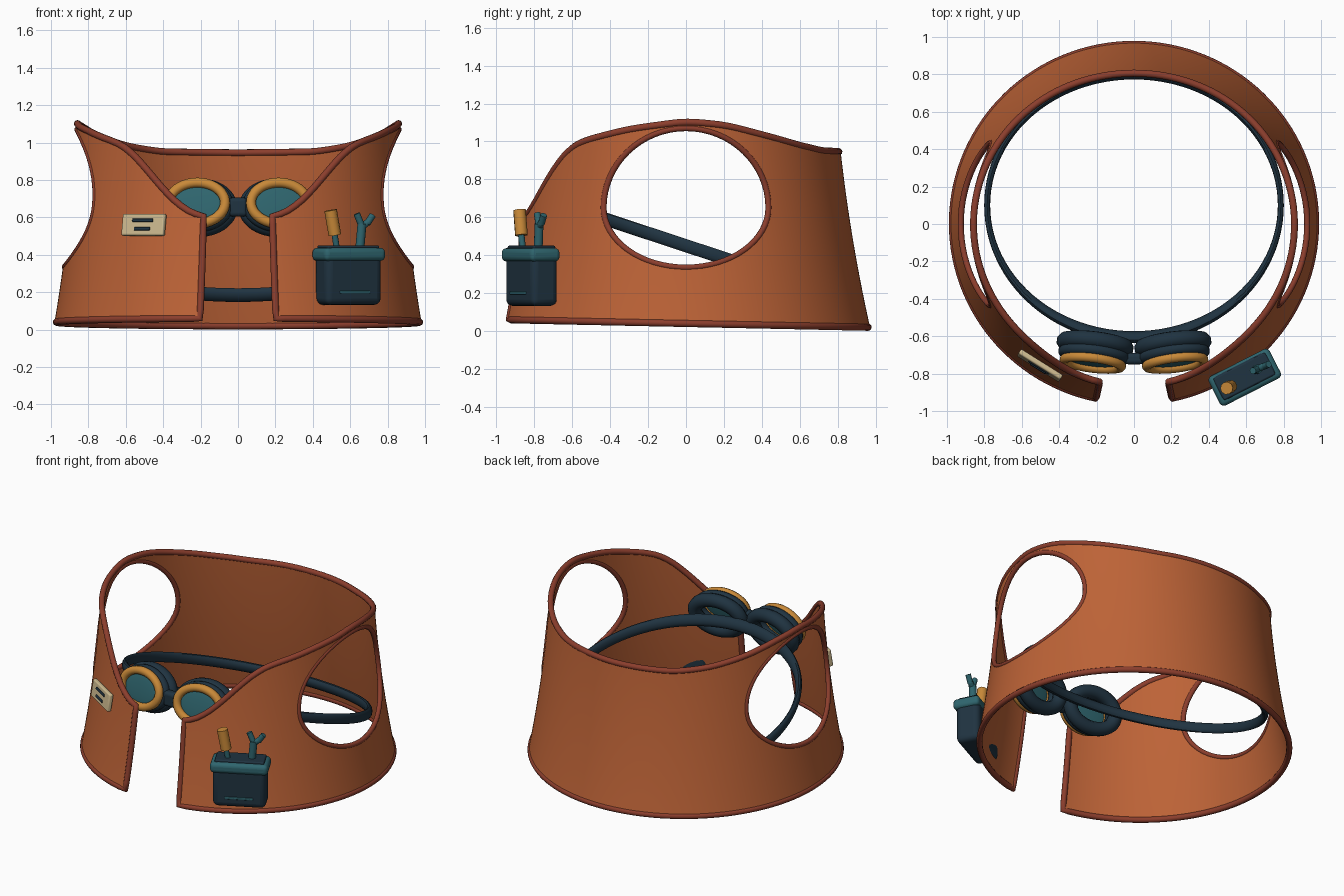
import bpy, bmesh
from math import sin, cos, pi, radians, degrees, acos, sqrt
from mathutils import Matrix, Vector, Euler

if "Cube" in bpy.data.objects:
    bpy.data.objects.remove(bpy.data.objects["Cube"])


def material(name, rgb):
    m = bpy.data.materials.new(name)
    m.use_nodes = True
    m.diffuse_color = (*rgb, 1)
    m.node_tree.nodes["Principled BSDF"].inputs["Base Color"].default_value = (*rgb, 1)
    return m


LEATHER = material("tan leather", (0.51, 0.125, 0.038))
PIPING = material("red brown piping", (0.26, 0.048, 0.026))
NAVY = material("dark navy", (0.014, 0.033, 0.052))
TEAL = material("teal", (0.028, 0.13, 0.155))
GOLD = material("amber", (0.58, 0.25, 0.04))
CREAM = material("cream", (0.62, 0.5, 0.28))


def finish(name, bm, mat, matrix=Matrix(), bevel=0):
    bmesh.ops.recalc_face_normals(bm, faces=bm.faces)
    mesh = bpy.data.meshes.new(name)
    bm.to_mesh(mesh)
    bm.free()
    mesh.materials.append(mat)
    ob = bpy.data.objects.new(name, mesh)
    bpy.context.collection.objects.link(ob)
    ob.matrix_world = matrix
    if bevel:
        mod = ob.modifiers.new("rounding", "BEVEL")
        mod.width, mod.segments = bevel, 4
    smooth(ob)
    return ob


def smooth(ob):
    bpy.ops.object.select_all(action="DESELECT")
    ob.select_set(True)
    bpy.context.view_layer.objects.active = ob
    bpy.ops.object.shade_smooth_by_angle(angle=radians(40))


def grid(name, nu, nv, point, mat, wrap=False):
    """Surface from point(u, v); wrap joins both directions into a ring."""
    bm = bmesh.new()
    ku, kv = (nu, nv) if wrap else (nu + 1, nv + 1)
    vs = [[bm.verts.new(point(i / nu, j / nv)) for j in range(kv)] for i in range(ku)]
    for i in range(nu):
        for j in range(nv):
            a, b = (i + 1) % ku, (j + 1) % kv
            bm.faces.new((vs[i][j], vs[a][j], vs[a][b], vs[i][b]))
    return finish(name, bm, mat)


def tube(name, points, radius, mat, matrix=Matrix(), closed=True):
    cu = bpy.data.curves.new(name, "CURVE")
    cu.dimensions = "3D"
    cu.bevel_depth, cu.bevel_resolution, cu.use_fill_caps = radius, 3, True
    sp = cu.splines.new("POLY")
    sp.points.add(len(points) - 1)
    for p, co in zip(sp.points, points):
        p.co = (*co, 1)
    sp.use_cyclic_u, sp.use_smooth = closed, True
    cu.materials.append(mat)
    ob = bpy.data.objects.new(name, cu)
    bpy.context.collection.objects.link(ob)
    ob.matrix_world = matrix
    return ob


def box(name, size, centre, mat, frame=Matrix(), bevel=0.01):
    bm = bmesh.new()
    bmesh.ops.create_cube(bm, size=1)
    bmesh.ops.scale(bm, vec=size, verts=bm.verts)
    return finish(name, bm, mat, frame @ Matrix.Translation(centre), bevel)


def ball(name, size, centre, mat, frame=Matrix()):
    bm = bmesh.new()
    bmesh.ops.create_uvsphere(bm, u_segments=32, v_segments=16, radius=1)
    bmesh.ops.scale(bm, vec=size, verts=bm.verts)
    return finish(name, bm, mat, frame @ Matrix.Translation(centre))


def frame(x, y, z, pitch=0, yaw=0):
    return Matrix.Translation((x, y, z)) @ Euler((radians(pitch), 0, radians(yaw))).to_matrix().to_4x4()


# Garment surface: angle a is measured from the front, around to the back
OPENING = radians(12.3)
TOP = [(0, .6), (13, .6), (20, .645), (28, .75), (36, .87), (44, .965), (50, 1.0), (70, 1.065),
       (90, 1.105), (104, 1.085), (118, 1.035), (135, .98), (150, .95), (180, .945), (200, .945)]


def top_raw(d):
    for (d0, z0), (d1, z1) in zip(TOP, TOP[1:]):
        if d <= d1:
            return z0 + (z1 - z0) * (d - d0) / (d1 - d0)


def top_z(a):
    d = degrees(min(a, 2 * pi - a))
    return sum(top_raw(d + k) for k in (-4, -2, 0, 2, 4)) / 5


def bottom_z(a):
    return 0.04 + 0.02 * cos(a)


def surface(a, z):
    slope = 0.115 + (0.03 if cos(a) > 0 else 0.05) * cos(a) ** 2
    r = 0.965 + 0.013 * sin(a) ** 2 - z * slope - 0.06 * z * (1 - z)
    return Vector((r * sin(a), -r * cos(a), z))


def angle(u):
    return OPENING + u * 2 * (pi - OPENING)


def shell(u, v):
    a = angle(u)
    return surface(a, bottom_z(a) + v * (top_z(a) - bottom_z(a)))


vest = grid("vest_body", 160, 24, shell, LEATHER)
mod = vest.modifiers.new("thickness", "SOLIDIFY")
mod.thickness, mod.offset = 0.02, 0

# Arm openings cut straight through both sides
N = 64
egg = [(0.435 * cos(t), 0.65 + (0.42 if sin(t) > 0 else 0.315) * sin(t))
       for t in (2 * pi * i / N for i in range(N))]
bm = bmesh.new()
ends = [[bm.verts.new((x, y, z)) for y, z in egg] for x in (-1.5, 1.5)]
for ring in ends:
    bm.faces.new(ring)
for i in range(N):
    j = (i + 1) % N
    bm.faces.new((ends[0][i], ends[0][j], ends[1][j], ends[1][i]))
cutter = finish("arm_cutter", bm, LEATHER)
cutter.hide_render = True
mod = vest.modifiers.new("arm_holes", "BOOLEAN")
mod.operation, mod.solver, mod.object = "DIFFERENCE", "EXACT", cutter
bpy.context.view_layer.objects.active = vest
for mod in list(vest.modifiers):
    bpy.ops.object.modifier_apply(modifier=mod.name)
bpy.data.objects.remove(cutter)
smooth(vest)

# Piping around the arm openings and the whole outer edge
rim = []
for y, z in egg:
    a = pi / 2
    for _ in range(4):
        p = surface(a, z)
        a = acos(-y / sqrt(p.x ** 2 + p.y ** 2))
    rim.append(surface(a, z))
tube("left_arm_piping", rim, 0.016, PIPING)
tube("right_arm_piping", [(-p.x, p.y, p.z) for p in rim], 0.016, PIPING)
steps = [i / 120 for i in range(121)]
side = [i / 12 for i in range(1, 12)]
edge = [shell(u, 0) for u in steps] + [shell(1, v) for v in side]
edge += [shell(u, 1) for u in reversed(steps)] + [shell(0, v) for v in reversed(side)]
tube("edge_piping", edge, 0.019, PIPING)


# Tilted goggle strap, an oval band
def strap(u, v):
    t, s = 2 * pi * u, 2 * pi * v
    w = 0.016 + 0.016 * abs(sin(t)) ** 2
    y = 0.1 + (0.705 + w * cos(s)) * sin(t)
    return ((0.785 + w * cos(s)) * cos(t), y, 0.45 - 0.33 * y + 0.036 * sin(s))


grid("goggle_strap", 96, 12, strap, NAVY, wrap=True)


# Goggles
def oval(rx, rz, y):
    return [(rx * cos(t), y, rz * sin(t)) for t in (2 * pi * i / 48 for i in range(48))]


for label, s in (("left", 1), ("right", -1)):
    f = frame(0.21 * s, -0.66, 0.655, -14, 7 * s)
    tube(label + "_eye_cushion", oval(0.163, 0.115, 0.015), 0.045, NAVY, f)
    tube(label + "_eye_cup", oval(0.16, 0.115, -0.04), 0.032, NAVY, f)
    tube(label + "_lens_ring", oval(0.152, 0.113, -0.085), 0.027, GOLD, f)
    ball(label + "_lens", (0.15, 0.014, 0.11), (0, -0.075, 0), TEAL, f)
box("nose_bridge", (0.1, 0.06, 0.1), (0, -0.72, 0.655), NAVY, bevel=0.02)

# Tool pouch on the left chest
f = frame(0.59, -0.815, 0, 0, 27)
box("tool_pouch", (0.335, 0.155, 0.315), (0, 0, 0.29), NAVY, f, 0.035)
box("pouch_band", (0.365, 0.175, 0.07), (0, -0.005, 0.402), TEAL, f, 0.025)
box("pouch_top", (0.31, 0.13, 0.02), (0, 0, 0.44), NAVY, f, 0.008)
box("pouch_slot", (0.18, 0.012, 0.016), (0, -0.079, 0.2), TEAL, f, 0.005)


def rod(name, a, b, radius, mat):
    tube(name, [a, b], radius, mat, closed=False)


rod("driver_shaft", (0.53, -0.86, 0.42), (0.515, -0.87, 0.52), 0.017, TEAL)
rod("driver_handle", (0.518, -0.868, 0.505), (0.495, -0.878, 0.638), 0.034, GOLD)
rod("wrench_shaft", (0.65, -0.78, 0.42), (0.663, -0.775, 0.565), 0.024, TEAL)
rod("wrench_prong_a", (0.663, -0.775, 0.55), (0.635, -0.785, 0.62), 0.018, TEAL)
rod("wrench_prong_b", (0.663, -0.775, 0.55), (0.695, -0.76, 0.575), 0.018, TEAL)
rod("wrench_prong_c", (0.69, -0.763, 0.565), (0.72, -0.75, 0.612), 0.018, TEAL)

# Badge on the right chest
f = frame(-0.503, -0.757, 0.56, -9, -32)
box("badge_plate", (0.265, 0.03, 0.118), (0, 0, 0), CREAM, f, 0.01)
box("badge_slot_upper", (0.13, 0.009, 0.018), (0, -0.016, 0.022), NAVY, f, 0.004)
box("badge_slot_lower", (0.1, 0.009, 0.018), (0, -0.016, -0.024), NAVY, f, 0.004)
